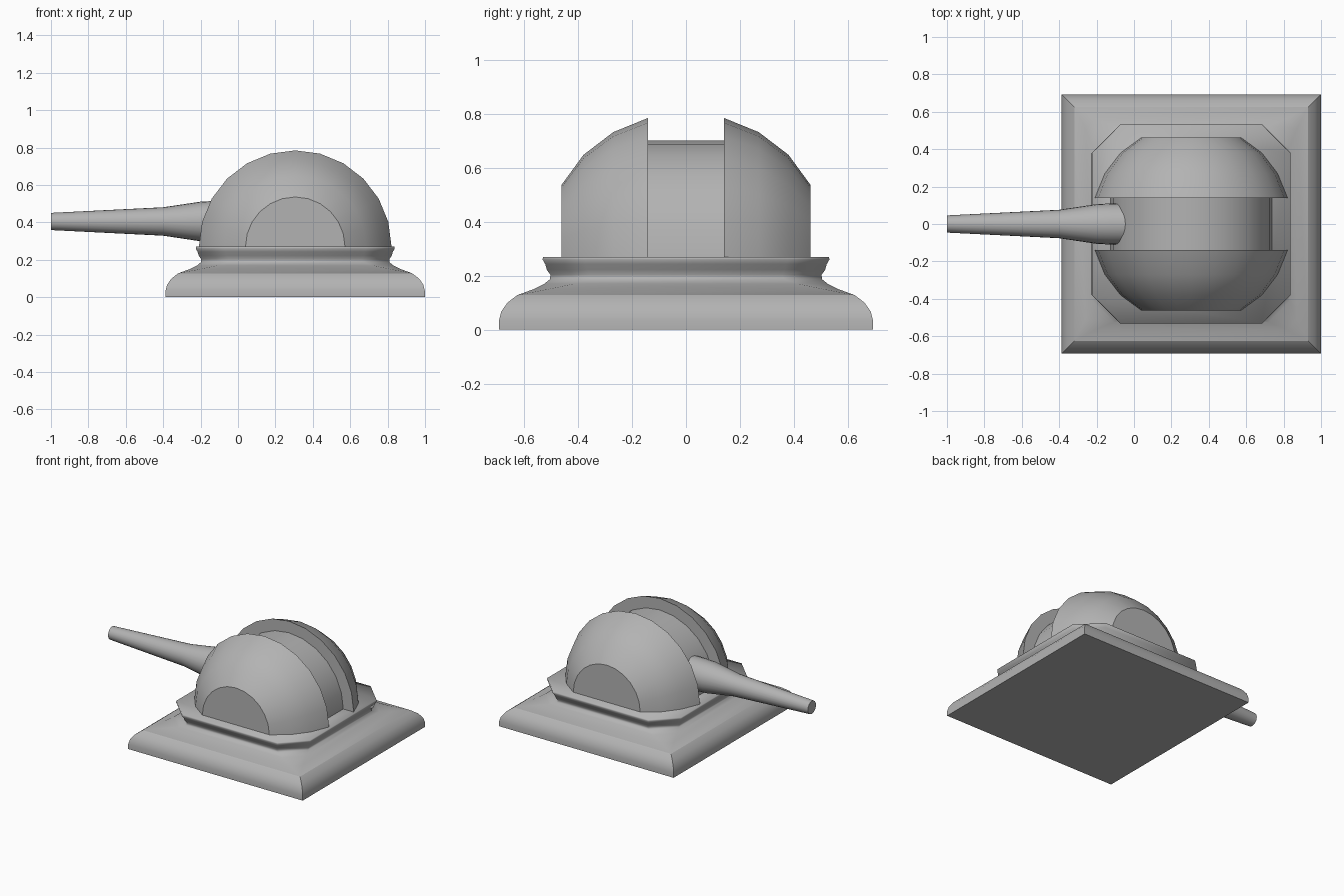
import bpy, bmesh, math

if "Cube" in bpy.data.objects:
    bpy.data.objects.remove(bpy.data.objects["Cube"])

CX, CZ = 0.306, 0.27   # dome axis

grey = bpy.data.materials.new("dark_grey")
grey.diffuse_color = (0.45, 0.45, 0.45, 1)
grey.use_nodes = True
grey.node_tree.nodes["Principled BSDF"].inputs["Base Color"].default_value = grey.diffuse_color


def finish(name, bm, angle):
    bmesh.ops.remove_doubles(bm, verts=bm.verts, dist=0.0005)
    bmesh.ops.recalc_face_normals(bm, faces=bm.faces)
    me = bpy.data.meshes.new(name)
    bm.to_mesh(me)
    bm.free()
    me.materials.append(grey)
    ob = bpy.data.objects.new(name, me)
    bpy.context.collection.objects.link(ob)
    bpy.ops.object.select_all(action='DESELECT')
    ob.select_set(True)
    bpy.context.view_layer.objects.active = ob
    bpy.ops.object.shade_smooth_by_angle(angle=math.radians(angle))


def loft(name, rings, angle=30, start_cap=True, end_cap=True):
    """Skin a list of closed rings, with optional flat end caps."""
    bm = bmesh.new()
    loops = [[bm.verts.new(p) for p in ring] for ring in rings]
    n = len(loops[0])
    for a, b in zip(loops, loops[1:]):
        for i in range(n):
            j = (i + 1) % n
            bm.faces.new((a[i], a[j], b[j], b[i]))
    if start_cap:
        bm.faces.new(loops[0])
    if end_cap:
        bm.faces.new(loops[-1])
    finish(name, bm, angle)


def octagon(half, cut, z):
    k = half - cut
    pts = [(half, -k), (half, k), (k, half), (-k, half),
           (-half, k), (-half, -k), (-k, -half), (k, -half)]
    return [(CX + x, y, z) for x, y in pts]


def half_disc(r, y):
    return [(CX + r * math.cos(math.pi * i / 12), y,
             CZ + r * math.sin(math.pi * i / 12)) for i in range(13)]


def circle_x(x, r, z=0.405, n=24):
    return [(x, r * math.cos(math.tau * i / n), z + r * math.sin(math.tau * i / n))
            for i in range(n)]


# Square foot with rounded shoulders
foot = [(0.693, 0, 0), (0.693, 0, 0.035), (0.685, 0, 0.067), (0.662, 0, 0.1),
        (0.625, 0, 0.128)]
loft("foot", [octagon(*p) for p in foot], end_cap=False)

# Moulded collar blending from the square foot into a chamfered top
collar = [(0.625, 0, 0.128), (0.565, 0.055, 0.15), (0.525, 0.11, 0.17),
          (0.504, 0.14, 0.187), (0.503, 0.148, 0.203), (0.516, 0.15, 0.222),
          (0.522, 0.15, 0.243), (0.532, 0.153, 0.26), (0.53, 0.153, 0.27)]
loft("collar", [octagon(*p) for p in collar], angle=75, start_cap=False)

# Two rounded cheeks either side of the slot
cheek = [(0.515, 0.14), (0.462, 0.27), (0.378, 0.38), (0.266, 0.462)]
for side, label in ((-1, "front"), (1, "back")):
    loft("turret_cheek_" + label, [half_disc(r, side * y) for r, y in cheek])

# Recessed drum between the cheeks
loft("turret_drum", [half_disc(0.432, -0.14), half_disc(0.432, 0.14)])

# Tapered barrel running into the drum
barrel = [(-1, 0.046), (-0.4, 0.076), (-0.2, 0.106), (-0.12, 0.11), (0.1, 0.11)]
loft("barrel", [circle_x(x, r) for x, r in barrel])
